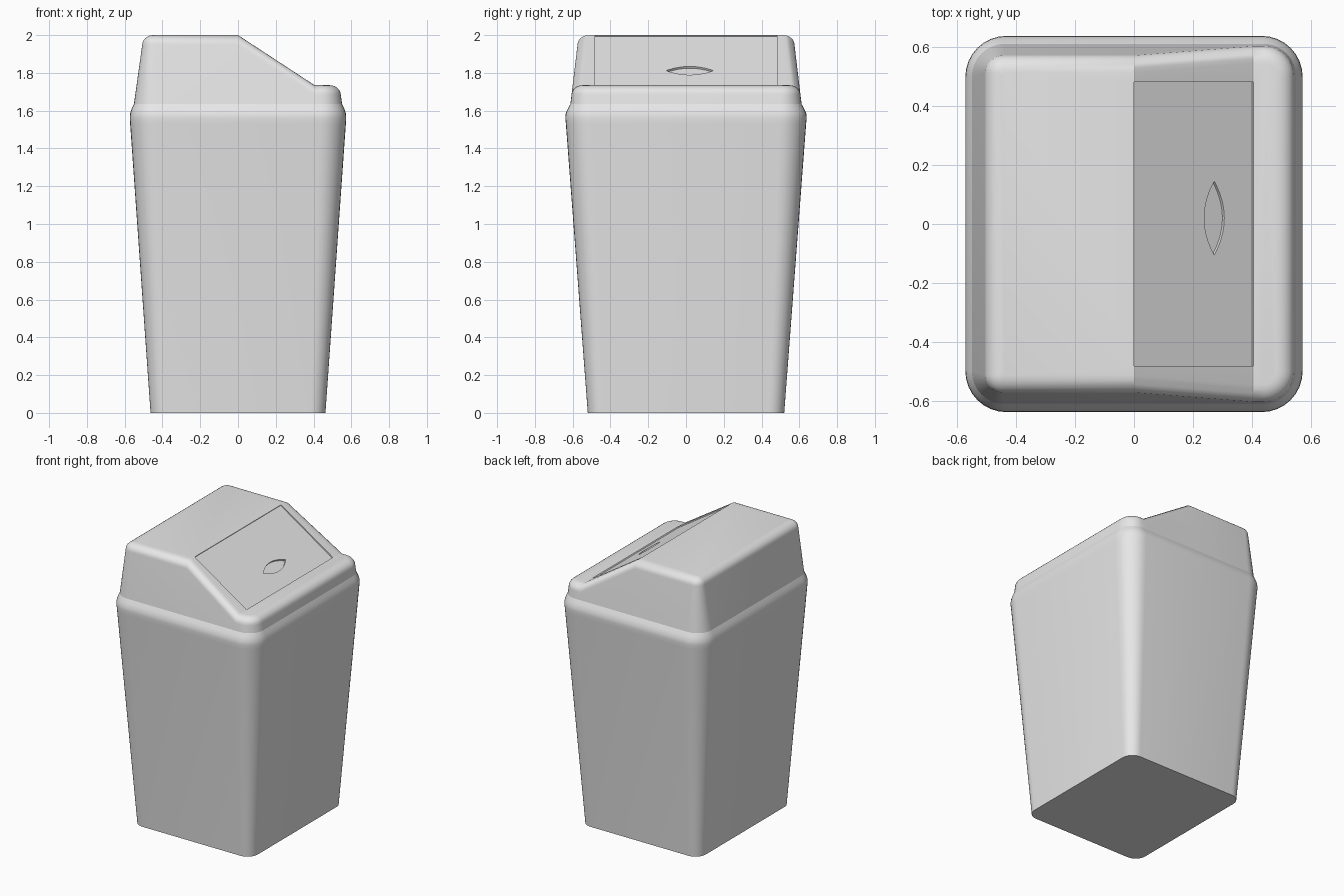
import bpy
from math import cos, sin, pi, radians
from mathutils import Vector

if "Cube" in bpy.data.objects:
    bpy.data.objects.remove(bpy.data.objects["Cube"], do_unlink=True)

grey = bpy.data.materials.new("light grey plastic")
grey.use_nodes = True
grey.diffuse_color = (0.8, 0.8, 0.8, 1)
grey.node_tree.nodes["Principled BSDF"].inputs["Base Color"].default_value = (0.8, 0.8, 0.8, 1)

SEG = 8                       # segments per rounded corner
TOP, LEDGE, SEAM = 2.0, 1.735, 1.635
X_FOOT = 0.405                # where the slope meets the front ledge
PANEL_Y = 0.483


def build(name, verts, faces):
    mesh = bpy.data.meshes.new(name)
    mesh.from_pydata([tuple(v) for v in verts], [], faces)
    mesh.materials.append(grey)
    obj = bpy.data.objects.new(name, mesh)
    bpy.context.collection.objects.link(obj)
    bpy.ops.object.select_all(action='DESELECT')
    obj.select_set(True)
    bpy.context.view_layer.objects.active = obj
    bpy.ops.object.shade_smooth_by_angle(angle=radians(30))
    return obj


def corner(hx, hy, r, start, z):
    """Rounded corner of a rectangle on the +y side, counter-clockwise."""
    side = 1 if start == 0 else -1
    angles = [start + pi / 2 * i / SEG for i in range(SEG + 1)]
    return [Vector((side * (hx - r) + r * cos(a), hy - r + r * sin(a), z)) for a in angles]


def mirrored(half):
    return half + [Vector((p.x, -p.y, p.z)) for p in reversed(half)]


def strip(a, b, n):
    """Quads joining two closed loops that start at indices a and b."""
    return [(a + i, a + (i + 1) % n, b + (i + 1) % n, b + i) for i in range(n)]


# Bin body: tapered rounded box with a soft shoulder under the lid
verts, faces = [], []
body_rings = [(0, 0.463, 0.52, 0.08), (1.53, 0.571, 0.636, 0.14),
              (1.56, 0.573, 0.639, 0.14), (1.585, 0.571, 0.637, 0.138),
              (1.61, 0.563, 0.626, 0.127), (SEAM, 0.551, 0.612, 0.112)]
n = 4 * (SEG + 1)
for k, (z, hx, hy, r) in enumerate(body_rings):
    verts += mirrored(corner(hx, hy, r, 0, z) + corner(hx, hy, r, pi / 2, z))
    if k:
        faces += strip((k - 1) * n, k * n, n)
faces.append(tuple(reversed(range(n))))
build("bin_body", verts, faces)


# Lid: walls lean inwards, the rounded upper edge follows the sloping top
def lid_ring(inset, drop, base=False):
    def size(z):
        t = z - SEAM
        return (0.551 - 0.14 * t - inset, 0.612 - 0.12 * t - inset,
                max(0.112 - 0.16 * t - inset, 0.008))
    high, low = (SEAM, SEAM) if base else (TOP - drop, LEDGE - drop)
    # the wall leans only up to where the rounding starts
    wall_high, wall_low = (SEAM, SEAM) if base else (TOP - 0.05, LEDGE - 0.05)
    half = corner(*size(wall_low), 0, low)
    half += [Vector((X_FOOT, size(wall_low)[1], low)), Vector((0, size(wall_high)[1], high))]
    half += corner(*size(wall_high), pi / 2, high)
    return mirrored(half)


rings = [lid_ring(0, 0, base=True)]
STEPS = 6
for s in range(STEPS + 1):
    a = pi / 2 * s / STEPS
    rings.append(lid_ring(0.06 * (1 - cos(a)), 0.05 * (1 - sin(a))))
n = len(rings[0])
verts = [p for ring in rings for p in ring]
faces = []
for k in range(len(rings) - 1):
    faces += strip(k * n, (k + 1) * n, n)

# Sloping panel opening
normal = Vector((TOP - LEDGE, 0, X_FOOT)).normalized()


def on_slope(x, y, depth=0.0):
    return Vector((x, y, TOP - x * (TOP - LEDGE) / X_FOOT)) - normal * depth


FLAP_DEPTH, GRIP_DEPTH = 0.008, 0.02
outline = [(X_FOOT, PANEL_Y), (0, PANEL_Y), (0, -PANEL_Y), (X_FOOT, -PANEL_Y)]
o = len(verts)
verts += [on_slope(x, y) for x, y in outline]
verts += [on_slope(x, y, FLAP_DEPTH) for x, y in outline]
faces += strip(o, o + 4, 4)

# Lid top: front ledge, flat top and the two strips beside the opening
first = (len(rings) - 1) * n
A, B = first + SEG + 1, first + SEG + 2
C, D = first + n - 1 - (SEG + 2), first + n - 1 - (SEG + 1)
faces += [tuple(range(first, A + 1)) + (o, o + 3) + tuple(range(D, first + n)),
          tuple(range(B, C + 1)) + (o + 2, o + 1),
          (A, B, o + 1, o), (C, D, o + 3, o + 2)]
build("lid", verts, faces)

# Swing flap with a lens-shaped finger recess
GRIP_X, GRIP_Y, HALF_W, HALF_L, ARC = 0.277, 0.02, 0.034, 0.125, 16
lens = []
for side in (1, -1):
    for i in range(ARC):
        t = side * (2 * i / ARC - 1)
        lens.append((GRIP_X + side * HALF_W * (1 - t * t), GRIP_Y + HALF_L * t))
m = len(lens)
points = lens + outline + [(GRIP_X, PANEL_Y), (GRIP_X, -PANEL_Y)]
verts = [on_slope(x, y, FLAP_DEPTH) for x, y in points]
a, b, c, d, mid_l, mid_r = range(m, m + 6)
floor = len(verts)
verts += [on_slope(x, y, GRIP_DEPTH) for x, y in lens]
faces = [(b, c, mid_r, 0) + tuple(range(m - 1, ARC - 1, -1)) + (mid_l,),
         (d, a, mid_l) + tuple(range(ARC, -1, -1)) + (mid_r,)]
faces += strip(0, floor, m)
faces.append(tuple(range(floor, floor + m)))
build("swing_flap", verts, faces)
